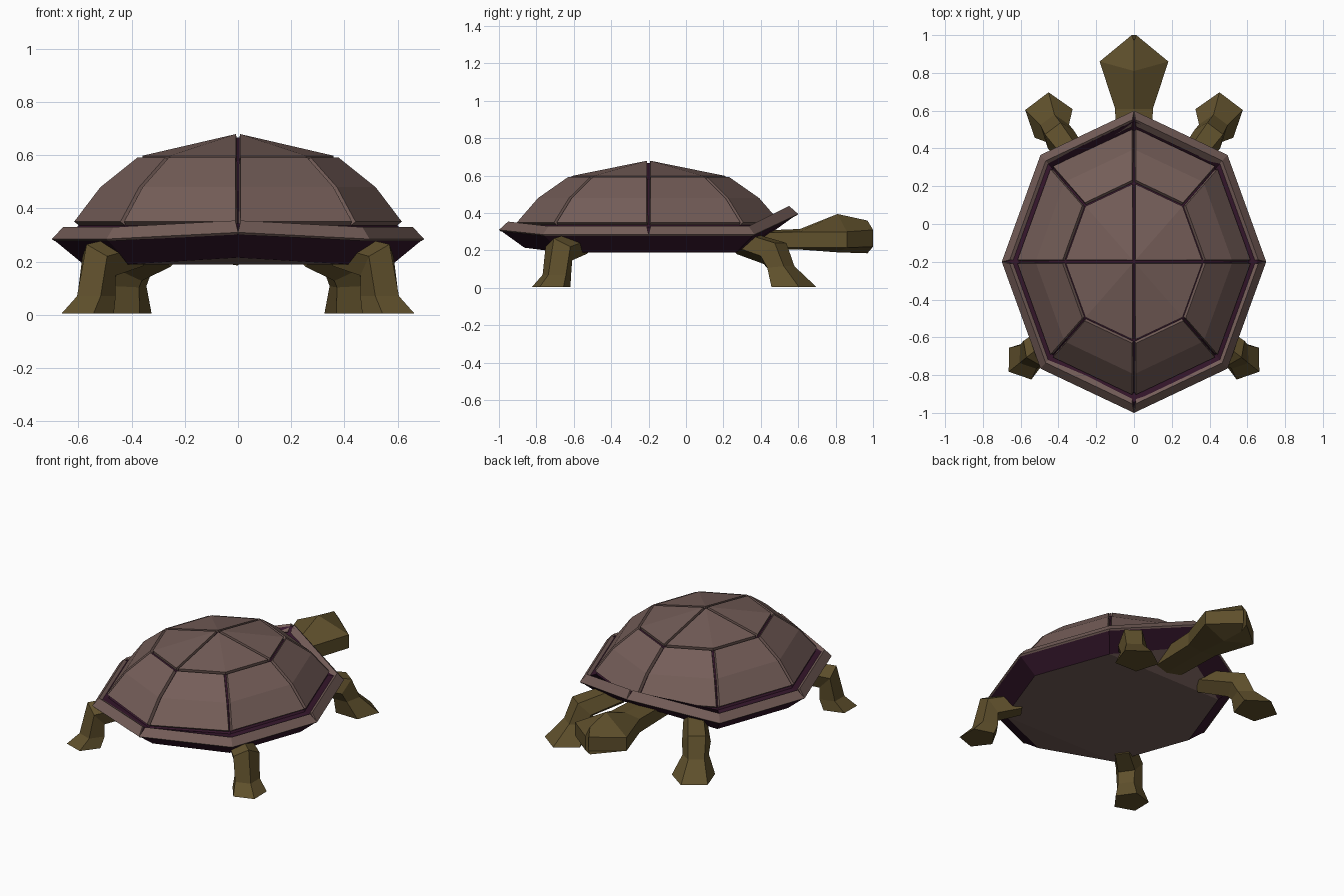
import bpy, bmesh
from math import sin, cos, pi, radians
from mathutils import Vector as V

if "Cube" in bpy.data.objects:
    bpy.data.objects.remove(bpy.data.objects["Cube"])


def material(name, rgb):
    m = bpy.data.materials.new(name)
    m.diffuse_color = (*rgb, 1)
    m.use_nodes = True
    m.node_tree.nodes["Principled BSDF"].inputs["Base Color"].default_value = m.diffuse_color
    return m


BROWN = material("shell_brown", (.175, .11, .098))
DARK = material("groove_dark", (.035, .008, .024))
SKIN = material("skin_olive", (.115, .08, .025))


def build(name, verts, faces, mat, outward=None):
    """Mesh object; normals face away from the point 'outward', or are recalculated."""
    bm = bmesh.new()
    vs = [bm.verts.new(v) for v in verts]
    for f in faces:
        bm.faces.new([vs[i] for i in f])
    bm.normal_update()
    if outward is None:
        bmesh.ops.recalc_face_normals(bm, faces=bm.faces)
    else:
        for f in bm.faces:
            if f.normal.dot(f.calc_center_median() - outward) < 0:
                f.normal_flip()
    me = bpy.data.meshes.new(name)
    bm.to_mesh(me)
    bm.free()
    me.materials.append(mat)
    ob = bpy.data.objects.new(name, me)
    bpy.context.collection.objects.link(ob)
    return ob


def loft(name, rings, mat, caps=(True, True)):
    n = len(rings[0])
    verts = [p for r in rings for p in r]
    faces = [(k*n + i, k*n + (i+1) % n, k*n + n + (i+1) % n, k*n + n + i)
             for k in range(len(rings)-1) for i in range(n)]
    if caps[0]:
        faces.append(tuple(range(n)))
    if caps[1]:
        faces.append(tuple(range(len(verts)-n, len(verts))))
    return build(name, verts, faces, mat)


def shell(i, s, z, lift=0):
    """Corner i of the shell octagon; the front corner curls up, the rear a little."""
    a = i % 8 * pi / 4
    dz = {2: .11, 6: .025}.get(i % 8, 0) * lift
    return V((.7*s*cos(a), -.2 + .8*s*sin(a), z + dz))


def solid(ob, t):
    m = ob.modifiers.new("thickness", 'SOLIDIFY')
    m.thickness, m.offset = t, -1


BELOW = V((0, -.2, -1))
G = .011  # half groove width

# Dark core seen in the grooves and as the underside of the rim
profile = [(.83, .19, 1), (.99, .282, 1), (.93, .318, 1), (.87, .325, .1),
           (.725, .465, 0), (.525, .578, 0), (.01, .667, 0)]
loft("shell_core", [[shell(i, *p) for i in range(8)] for p in profile], DARK, (False, True))

# Belly plate with lifted front flap
build("belly", [shell(i, *profile[0]) for i in range(8)],
      [(1, 2, 3), (5, 6, 7), (3, 4, 5, 7, 0, 1)], BROWN, V((0, -.2, 1)))

# Eight side scutes, each with two bands
verts, faces = [], []
for i in range(8):
    b = len(verts)
    for s, z in [(.886, .35), (.745, .48), (.545, .592)]:
        p, q = shell(i, s, z), shell(i+1, s, z)
        d = (q - p).normalized() * G
        verts += [p + d, q - d]
    faces += [(b, b+1, b+3, b+2), (b+2, b+3, b+5, b+4)]
solid(build("side_scutes", verts, faces, BROWN, BELOW), .025)

# Four crown scutes meeting at the top
verts, faces = [], []
for i in range(0, 8, 2):
    b = len(verts)
    pts = [V((0, -.2, .683))] + [shell(i+k, .53, .597) for k in range(3)]
    c = sum(pts, V()) / 4
    verts += [c + (p - c)*.95 for p in pts]
    faces += [(b, b+1, b+2), (b, b+2, b+3)]
solid(build("crown_scutes", verts, faces, BROWN, BELOW), .025)

# Four rim segments
verts, faces = [], []
for i in range(0, 8, 2):
    b = len(verts)
    for s, z, l in [(.9, .312, .8), (.945, .33, 1), (1, .285, 1)]:
        p = [shell(i+k, s, z, l) for k in range(3)]
        p[0] += (p[1] - p[0]).normalized() * G * (s < 1)
        p[2] += (p[1] - p[2]).normalized() * G * (s < 1)
        verts += p
    for r in (0, 3):
        for k in (0, 1):
            j = b + r + k
            faces.append((j, j+1, j+4, j+3))
solid(build("rim", verts, faces, BROWN, BELOW), .012)


# Head and neck: hexagonal rings (y ridge, y side, half width, z bottom, low, high, top)
def hexring(yr, ys, w, zb, zl, zh, zt):
    return [(0, yr, zb), (w, ys, zl), (w, ys, zh), (0, yr, zt), (-w, ys, zh), (-w, ys, zl)]


loft("head_and_neck", [hexring(*r) for r in [
    (.25, .25, .09, .205, .215, .29, .30),
    (.61, .61, .10, .205, .215, .30, .315),
    (.81, .86, .182, .19, .215, .30, .395),
    (.97, 1.0, .012, .185, .22, .31, .36)]], SKIN)


# Legs: pentagonal rings turned from the hip down to the foot
def legs(name, heading, phase, stations):
    a = radians(heading)
    u = V((-sin(a), cos(a), 0))
    rings = []
    for x, y, z, r, tilt in stations:
        t = radians(tilt)
        v = V((cos(a)*cos(t), sin(a)*cos(t), sin(t)))
        rings.append([V((x, y, z)) + r*(v*cos(radians(phase + 72*k)) + u*sin(radians(phase + 72*k)))
                      for k in range(5)])
    ob = loft(name, rings, SKIN)
    ob.modifiers.new("mirror", 'MIRROR')


legs("front_legs", 53, 36, [(.26, .28, .25, .07, 80), (.40, .465, .19, .088, 45),
                            (.42, .50, .11, .08, 5), (.45, .565, .005, .132, 0)])
legs("back_legs", -35, 0, [(.38, -.56, .24, .07, 90), (.525, -.675, .2, .085, 50),
                           (.54, -.69, .07, .08, 0), (.575, -.72, .005, .108, 0)])
